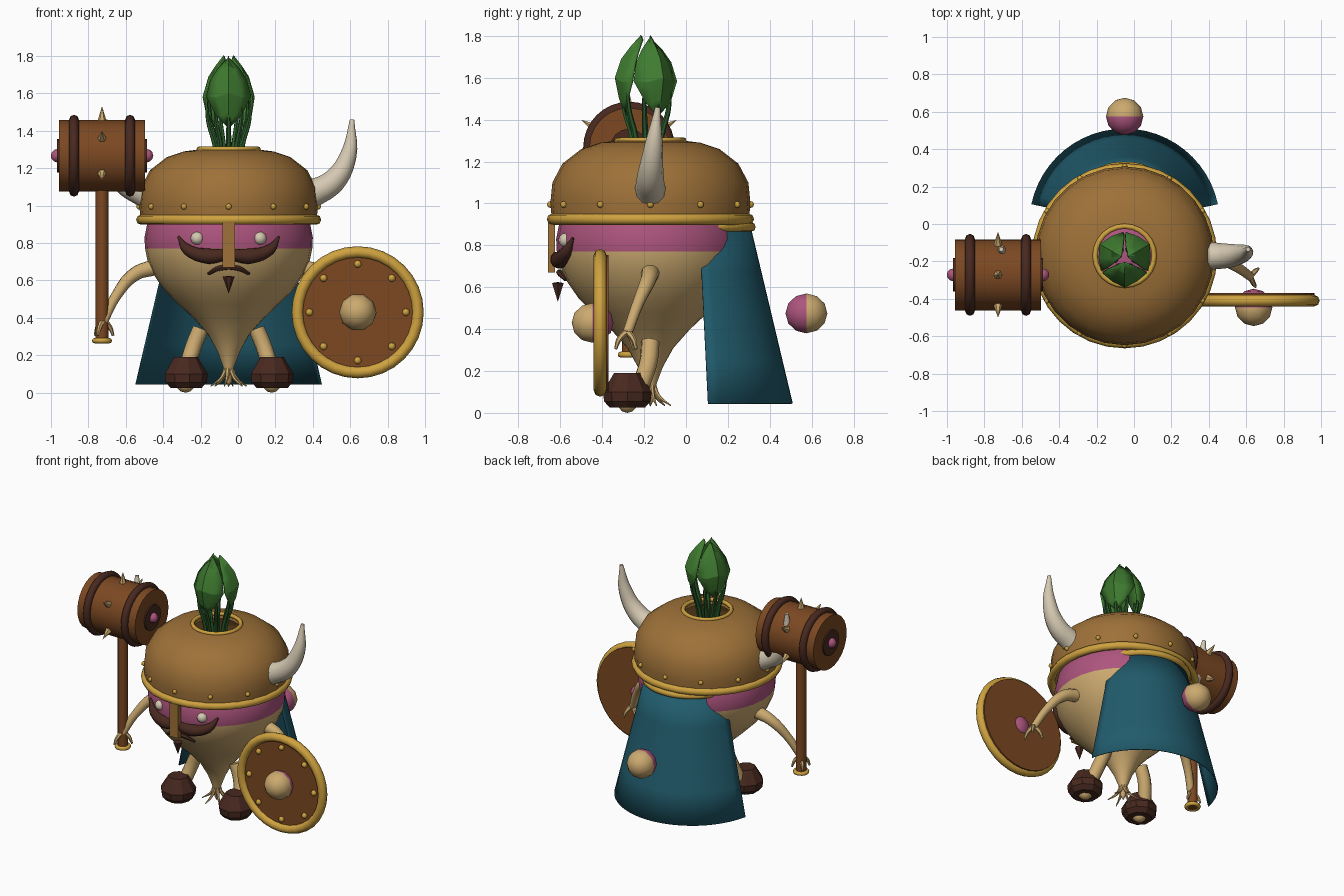
import bpy, bmesh
from math import sin, cos, pi, radians
from mathutils import Vector

if "Cube" in bpy.data.objects:
    bpy.data.objects.remove(bpy.data.objects["Cube"])


def material(name, *rgb):
    m = bpy.data.materials.new(name)
    m.use_nodes = True
    m.diffuse_color = (*rgb, 1)
    m.node_tree.nodes["Principled BSDF"].inputs["Base Color"].default_value = (*rgb, 1)
    return m


HELMET = material("helmet bronze", .34, .165, .04)
GOLD = material("gold trim", .62, .36, .05)
SKIN = material("root tan", .6, .4, .16)
PINK = material("root pink", .42, .09, .21)
WOOD = material("wood", .2, .065, .016)
DARK = material("dark brown", .065, .022, .014)
TEAL = material("cape teal", .015, .105, .15)
BONE = material("bone", .66, .58, .44)
LEAF = material("leaf green", .05, .2, .03)
STALK = material("stalk green", .025, .11, .025)

CX, CY = -.05, -.17          # body axis
X, Y, Z = Vector((1, 0, 0)), Vector((0, 1, 0)), Vector((0, 0, 1))


def smooth(ob, angle=40):
    bpy.ops.object.select_all(action="DESELECT")
    ob.select_set(True)
    bpy.context.view_layer.objects.active = ob
    bpy.ops.object.shade_smooth_by_angle(angle=radians(angle))


def finish(name, bm, mats, rule=None, angle=40):
    """Turn a bmesh into an object, colouring faces by a rule on their centre."""
    bmesh.ops.remove_doubles(bm, verts=bm.verts, dist=1e-5)
    bmesh.ops.recalc_face_normals(bm, faces=bm.faces)
    if rule:
        for f in bm.faces:
            f.material_index = int(rule(f.calc_center_median()))
    me = bpy.data.meshes.new(name)
    bm.to_mesh(me)
    bm.free()
    ob = bpy.data.objects.new(name, me)
    bpy.context.collection.objects.link(ob)
    for m in mats:
        me.materials.append(m)
    if angle:
        smooth(ob, angle)
    return ob


def skin_rings(bm, rings, closed=True):
    """Bridge rows of points with quads."""
    rows = [[bm.verts.new(p) for p in ring] for ring in rings]
    for a, b in zip(rows, rows[1:]):
        for i in range(len(a) - (not closed)):
            j = (i + 1) % len(a)
            bm.faces.new((a[i], a[j], b[j], b[i]))


def lathe(name, profile, mats, centre, axis=Z, segs=24, rule=None, angle=40):
    """Revolve (radius, height) points about an axis."""
    q = Z.rotation_difference(Vector(axis))
    bm = bmesh.new()
    skin_rings(bm, [[Vector(centre) + q @ Vector((r * cos(2 * pi * i / segs),
                     r * sin(2 * pi * i / segs), h)) for i in range(segs)]
                    for r, h in profile])
    bmesh.ops.dissolve_degenerate(bm, dist=1e-6, edges=bm.edges)
    return finish(name, bm, mats, rule, angle)


def ring(name, major, minor, mat, centre, axis=Z, segs=32):
    prof = [(major + minor * cos(k * pi / 4), minor * sin(k * pi / 4)) for k in range(9)]
    return lathe(name, prof, [mat], centre, axis, segs, angle=60)


def ball(name, r, mats, centre, axis=Z, segs=10, rule=None):
    prof = [(r * sin(k * pi / 6), -r * cos(k * pi / 6)) for k in range(7)]
    return lathe(name, prof, mats, centre, axis, segs, rule, 60)


def cylinder(name, r, a, b, mat, centre, axis=Z, segs=24):
    return lathe(name, [(0, a), (r, a), (r, b), (0, b)], [mat], centre, axis, segs)


def tube(name, points, radii, mat, sides=2):
    """Tapered tube along a smooth path."""
    cu = bpy.data.curves.new(name, "CURVE")
    cu.dimensions = "3D"
    cu.bevel_depth, cu.bevel_resolution, cu.use_fill_caps = 1, sides, True
    cu.resolution_u = 5
    sp = cu.splines.new("BEZIER")
    sp.bezier_points.add(len(points) - 1)
    for bp, p, r in zip(sp.bezier_points, points, radii):
        bp.co, bp.radius = p, r
        bp.handle_left_type = bp.handle_right_type = "AUTO"
    cu.materials.append(mat)
    ob = bpy.data.objects.new(name, cu)
    bpy.context.collection.objects.link(ob)
    bpy.ops.object.select_all(action="DESELECT")
    ob.select_set(True)
    bpy.context.view_layer.objects.active = ob
    bpy.ops.object.convert(target="MESH")
    smooth(bpy.context.object, 50)


# Root body with a pink upper band
lathe("body", [(0, .03), (.015, .06), (.03, .14), (.06, .22), (.11, .31), (.19, .4), (.27, .475),
               (.345, .55), (.4, .63), (.435, .71), (.447, .77), (.45, .83), (.43, .93),
               (.3, 1.1), (0, 1.18)],
      [SKIN, PINK], (CX, CY, 0), segs=28, rule=lambda c: c.z > .77)
for i in range(6):
    a = i * pi / 3 + .3
    tube("rootlet", [(CX + d * cos(a), CY + d * sin(a), z) for d, z in
                     ((.01, .15), (.04, .08), (.1, .035))], (.014, .01, .003), SKIN, 1)

# Helmet: open dome, trims and rivets
lathe("helmet", [(.47, .92), (.478, 1), (.468, 1.1), (.42, 1.19), (.33, 1.26), (.24, 1.29),
                 (.16, 1.3), (.15, 1.27), (.3, 1.23), (.44, 1.08), (.45, .92), (.47, .92)],
      [HELMET], (CX, CY, 0), segs=28, angle=50)
ring("helmet_rim", .468, .027, GOLD, (CX, CY, .925))
ring("helmet_hole_trim", .158, .014, GOLD, (CX, CY, 1.302), segs=24)
for i in range(12):
    a = i * pi / 6
    ball("helmet_rivet", .016, [GOLD], (CX + .478 * cos(a), CY + .478 * sin(a), .995), segs=8)
bm = bmesh.new()
bmesh.ops.create_cube(bm, size=1)
for v in bm.verts:
    v.co = (CX + v.co.x * .066, -.642 + v.co.y * .035, .79 + v.co.z * .24)
finish("nose_guard", bm, [HELMET])

# Mirrored parts: horns, arms, hands, legs, boots, eyes
for s, side in ((1, "left"), (-1, "right")):
    def at(x, y, z):
        return (CX + s * x, y, z)

    tube(side + "_horn", [at(.44, -.17, 1.06), at(.56, -.17, 1.13), at(.64, -.155, 1.27),
                          at(.66, -.135, 1.46)], (.075, .064, .045, .012), BONE, 4)
    ball(side + "_horn_rivet", .016, [GOLD], at(.475, CY, 1.12), segs=8)
    tube(side + "_arm", [at(.4, -.17, .67), at(.5, -.18, .635), at(.6, -.23, .52),
                         at(.67, -.28, .38)], (.045, .038, .028, .024), SKIN, 3)
    for dx, dy in ((-.035, .02), (.03, .03), (.02, -.04)):
        tube(side + "_finger", [at(.67, -.28, .39), at(.67 + dx, -.28 + dy, .35),
                                at(.67 + dx * 1.5, -.28 + dy * 1.4, .305)],
             (.016, .013, .007), SKIN, 1)
    tube(side + "_leg", [at(.15, -.17, .34), at(.19, -.18, .24), at(.225, -.22, .12)],
         (.045, .045, .045), SKIN, 2)
    lathe(side + "_boot", [(0, .19), (.065, .19), (.118, .1), (.113, .055), (.085, .025), (0, .025)],
          [DARK], at(.23, -.28, 0), segs=9, angle=25)
    ball(side + "_sole", .05, [SKIN], at(.23, -.28, .05))
    ball(side + "_eye", .037, [BONE], at(.167, -.572, .825), Y)

# Moustache, lip and goatee
tube("moustache", [(CX + x, y, z) for x, y, z in
                   ((-.27, -.54, .835), (-.22, -.575, .765), (-.11, -.605, .73), (0, -.615, .74),
                    (.11, -.605, .73), (.22, -.575, .765), (.27, -.54, .835))],
     (.006, .03, .042, .03, .042, .03, .006), DARK, 3)
tube("lip_beard", [(CX + x, y, z) for x, y, z in
                   ((-.11, -.575, .635), (-.05, -.6, .665), (.05, -.6, .665), (.11, -.575, .635))],
     (.008, .015, .015, .008), DARK, 1)
lathe("goatee", [(0, .53), (.032, .62), (0, .625)], [DARK], (CX, -.612, 0), segs=6, angle=20)

# Cape: section of a cone with a gold collar
def arc(r, z):
    return [(CX + r * cos(t), r * sin(t), z)
            for t in (radians(12 + 156 * i / 24) for i in range(25))]

bm = bmesh.new()
skin_rings(bm, [arc(.51 - .2 * k / 4, .045 + .84 * k / 4) for k in range(5)], False)
cape = finish("cape", bm, [TEAL])
cape.modifiers.new("cloth thickness", "SOLIDIFY").thickness = .006
tube("cape_collar", arc(.31, .888)[::4], [.023] * 7, GOLD, 2)
ball("cape_ball", .1, [PINK, SKIN], (CX, .575, .475), Y, rule=lambda c: c.y > .575)

# Shield
SC = Vector((.64, -.41, .43))
cylinder("shield_board", .325, -.04, .005, WOOD, SC, -Y, 32)
ring("shield_rim", .322, .031, GOLD, SC, Y)
ball("shield_boss", .1, [PINK, SKIN], SC - Y * .036, Y, rule=lambda c: c.y < -.446)
for i in range(8):
    a = i * pi / 4
    ball("shield_rivet", .02, [GOLD], SC + Vector((.258 * cos(a), -.008, .258 * sin(a))), segs=8)

# Hammer
HC = Vector((-.727, -.272, 1.267))
cylinder("hammer_head", .19, -.23, .23, WOOD, HC, X)
for s in (-1, 1):
    ring("hammer_band", .193, .026, DARK, HC + X * .15 * s, X)
    cylinder("hammer_cap", .09, 0, .24, DARK, HC, X * s, 16)
    ball("hammer_stud", .036, [PINK], HC + X * .238 * s, X)
for i in range(6):
    a = pi / 2 + i * pi / 3
    lathe("hammer_spike", [(.026, .18), (0, .265)], [SKIN], HC, (0, cos(a), sin(a)), 6, angle=20)
cylinder("hammer_handle", .034, .27, 1.1, WOOD, (HC.x, HC.y, 0), segs=12)
ring("handle_trim", .04, .014, GOLD, (HC.x, HC.y, .278), segs=16)

# Leaf crown: three folded blades on splayed stalks
LX, LY = CX, -.185
for i in range(3):
    a = radians(30 + 120 * i)
    bm = bmesh.new()
    rows = []
    for z, r, half in ((1.44, .11, .12), (1.5, .135, .6), (1.6, .155, 1), (1.69, .125, 1),
                       (1.75, .08, .9), (1.805, .03, .2)):
        rows.append([(LX + r * k * cos(a + t * half), LY + r * k * sin(a + t * half),
                      z - (1 - k) * .2) for t, k in ((-1, .92), (-.5, .9), (0, 1), (.5, .9), (1, .92))])
    skin_rings(bm, rows, False)
    leaf = finish("leaf", bm, [LEAF], angle=20)
    leaf.modifiers.new("leaf thickness", "SOLIDIFY").thickness = .012
    for d in (-.65, 0, .65):
        tube("stalk", [(LX + r * cos(a + d), LY + r * sin(a + d), z) for r, z in
                       ((.05, 1.15), (.075, 1.33), (.11, 1.45), (.12, 1.57))],
             (.017, .015, .012, .006), STALK, 1)
